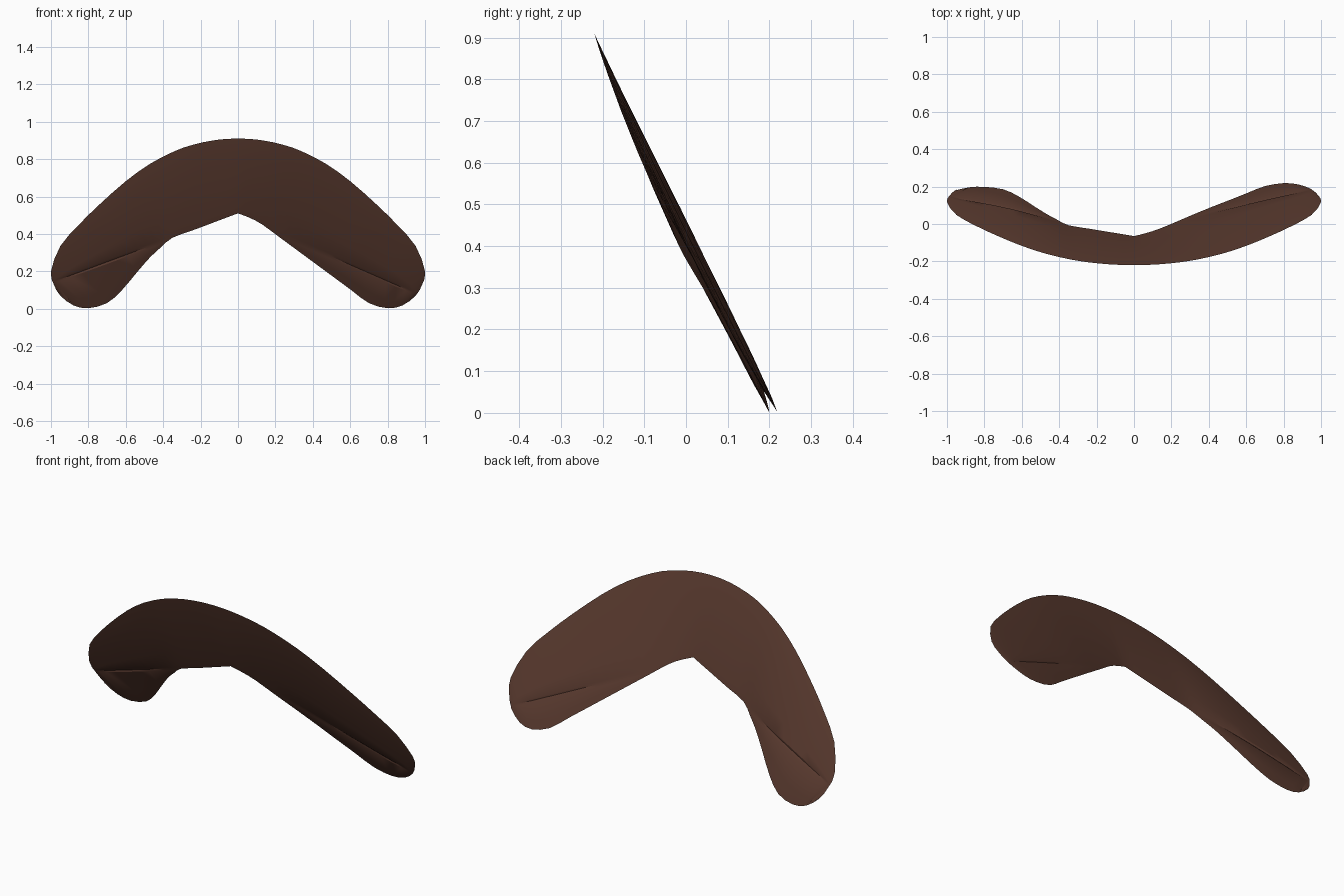
import bpy, bmesh, math

if "Cube" in bpy.data.objects:
    bpy.data.objects.remove(bpy.data.objects["Cube"])

# Outline in the front view: shared outer edge, two different inner edges
OUTER = [(0, .91), (.12, .902), (.24, .877), (.34, .842), (.47, .775), (.6, .682),
         (.74, .558), (.85, .45), (.95, .335), (1, .2), (.985, .13), (.95, .07)]
TIP = [(.8, 0.003), (.88, .018), (.95, .07)]
IN_RIGHT = [(0, .51), (.065, .485), (.13, .45), (.225, .38), (.32, .31), (.415, .24),
            (.51, .17), (.605, .10), (.7, .03)] + TIP
IN_LEFT = [(0, .51), (.12, .465), (.24, .42), (.35, .38), (.41, .33), (.47, .275),
           (.54, .195), (.62, .10), (.7, .03)] + TIP
# Forward twist of the inner edge along each arm, and half thickness
TW_RIGHT = [-.038, -.034, -.03, -.025, -.018, -.013, -.01, -.006, -.003, 0, 0, 0]
TW_LEFT = [-.038, -.04, -.042, -.043, -.038, -.032, -.027, -.022, -.02, -.02, -.015, -.008]
HALF = [.008, .008, .009, .01, .012, .014, .015, .014, .012, .008, .004, 0]


def refine(pts, first, last):
    """Insert a smooth point between each pair (first and last guide the ends)."""
    p = [first] + pts + [last]
    out = []
    for i in range(1, len(p) - 2):
        mid = tuple((9 * (b + c) - a - d) / 16 for a, b, c, d in zip(*p[i - 1:i + 3]))
        out += [p[i], mid]
    return out + [pts[-1]]


def refine_values(vals):
    return [v[0] for v in refine([(v,) for v in vals], (vals[0],), (vals[-1],))]


def crease_t(o, n, a, b):
    """Where the carved line a-b crosses the section from outer o to inner n."""
    def side(p):
        return (b[0] - a[0]) * (p[1] - a[1]) - (b[1] - a[1]) * (p[0] - a[0])
    s0, s1 = side(o), side(n)
    return min(.95, s0 / (s0 - s1)) if s0 * s1 < 0 else .95


def section(o, n, half, twist, sx, a, b):
    """Closed lens-shaped cross-section with a shallow groove on both faces."""
    c = crease_t(o, n, a, b)
    ts = [0, .1 * c, .25 * c, .5 * c, .75 * c, c - .025, c, c + .025,
          c + (1 - c) * .65, 1]
    front, back = [], []
    for k, t in enumerate(ts):
        x, z = o[0] + (n[0] - o[0]) * t, o[1] + (n[1] - o[1]) * t
        bow = -.01 * math.sin(math.pi * max(0, min(1, o[1] / .91))) * (1 - t)
        y = .22 - .4835 * z + twist * t + bow
        h = half * math.sin(math.pi * t) ** .8 if 0 < t < 1 else 0
        if k == 6 and half > .006 and .2 < o[0] and c < .95:
            h *= .55
        front.append((sx * x, y - h, z))
        back.append((sx * x, y + h, z))
    return front + back[-2:0:-1]


def arm(sx, inner, twist, a, b):
    """All sections of one arm, from the middle to the tip."""
    outer = refine(OUTER, (-.12, .902), inner[-2])
    edge = refine(inner, (-inner[1][0], 2 * inner[0][1] - inner[1][1]), OUTER[-2])
    half, tw = refine_values(HALF), refine_values(twist)
    return [section(o, n, max(h, 0), t, sx, a, b) for o, n, h, t in zip(outer, edge, half, tw)]


left = arm(-1, IN_LEFT, TW_LEFT, (.35, .38), (.97, .15))
right = arm(1, IN_RIGHT, TW_RIGHT, (.13, .44), (.93, .09))
rings = left[:0:-1] + right

# Loft the sections into one curved blade
bm = bmesh.new()
vr = [[bm.verts.new(p) for p in r] for r in rings]
for r, s in zip(vr, vr[1:]):
    m = len(r)
    for j in range(m):
        k = (j + 1) % m
        bm.faces.new((r[j], r[k], s[k], s[j]))
bmesh.ops.remove_doubles(bm, verts=bm.verts, dist=.0003)
bmesh.ops.recalc_face_normals(bm, faces=bm.faces)
mesh = bpy.data.meshes.new("curved_blade")
bm.to_mesh(mesh)
bm.free()
blade = bpy.data.objects.new("curved_blade", mesh)
bpy.context.collection.objects.link(blade)

# Dark wood
wood = bpy.data.materials.new("dark_wood")
wood.diffuse_color = (.1, .042, .028, 1)
wood.use_nodes = True
wood.node_tree.nodes["Principled BSDF"].inputs["Base Color"].default_value = wood.diffuse_color
mesh.materials.append(wood)

bpy.context.view_layer.objects.active = blade
blade.select_set(True)
bpy.ops.object.shade_smooth_by_angle(angle=math.radians(30))
